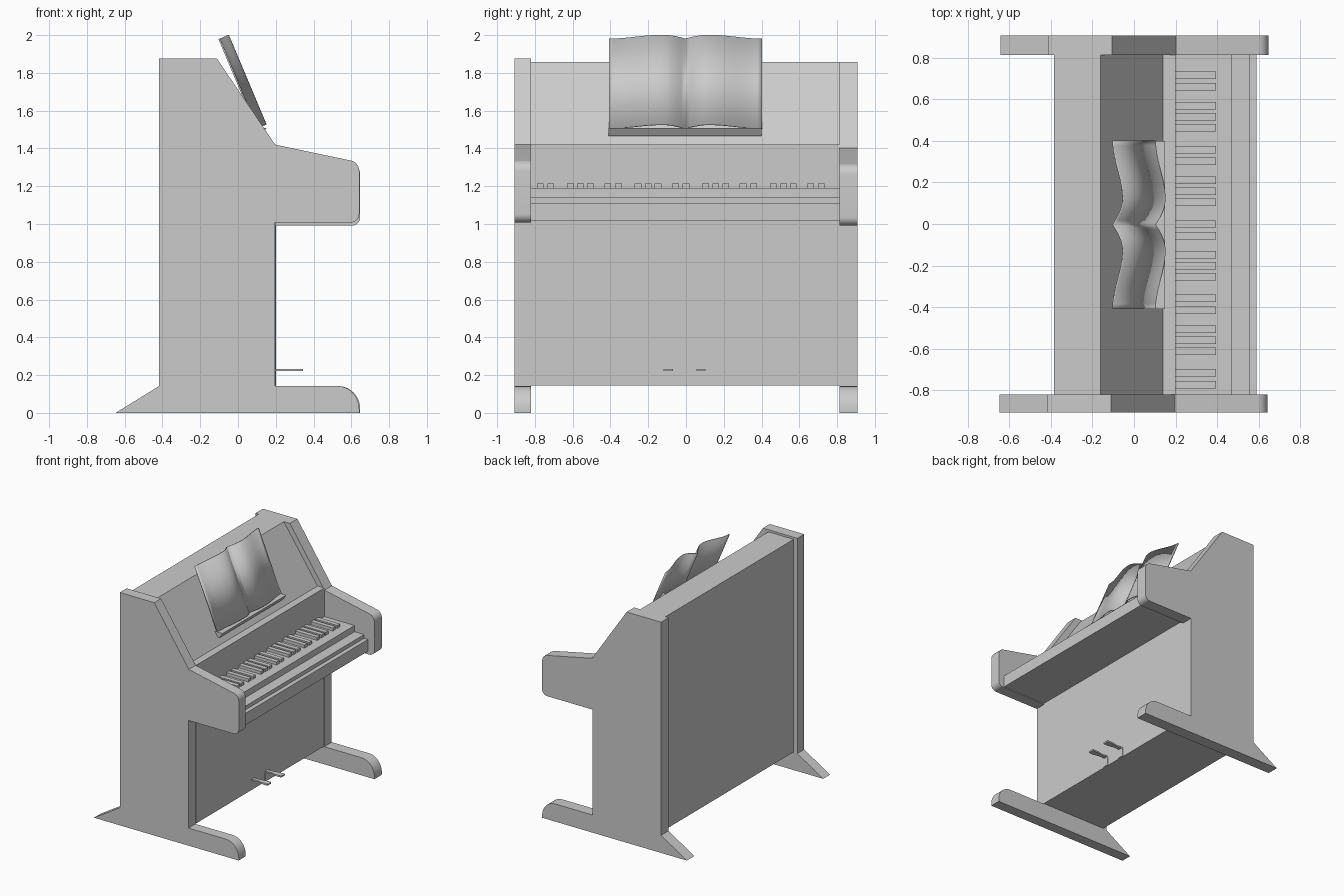
import bpy, bmesh, math
from mathutils import Vector

cube = bpy.data.objects.get("Cube")
if cube:
    bpy.data.objects.remove(cube, do_unlink=True)

grey = bpy.data.materials.new("plain grey")
grey.use_nodes = True
COLOUR = (0.6, 0.6, 0.6, 1)
grey.diffuse_color = COLOUR
grey.node_tree.nodes["Principled BSDF"].inputs["Base Color"].default_value = COLOUR


def finish(name, bm, smooth=False):
    bmesh.ops.recalc_face_normals(bm, faces=bm.faces)
    mesh = bpy.data.meshes.new(name)
    bm.to_mesh(mesh)
    bm.free()
    mesh.materials.append(grey)
    ob = bpy.data.objects.new(name, mesh)
    bpy.context.collection.objects.link(ob)
    if smooth:
        bpy.ops.object.select_all(action='DESELECT')
        ob.select_set(True)
        bpy.context.view_layer.objects.active = ob
        bpy.ops.object.shade_smooth_by_angle(angle=math.radians(30))
    return ob


def extrude_profile(name, points, y0, y1, smooth=False):
    """Sweep an x-z outline along y."""
    bm = bmesh.new()
    face = bm.faces.new([bm.verts.new((x, y0, z)) for x, z in points])
    new = bmesh.ops.extrude_face_region(bm, geom=[face])["geom"]
    verts = [v for v in new if isinstance(v, bmesh.types.BMVert)]
    bmesh.ops.translate(bm, verts=verts, vec=(0, y1 - y0, 0))
    return finish(name, bm, smooth)


def box(name, x, y, z):
    return extrude_profile(name, [(x[0], z[0]), (x[1], z[0]), (x[1], z[1]), (x[0], z[1])], *y)


def arc(cx, cz, rx, rz, start, end, steps=8):
    angles = [math.radians(start + (end - start) * i / steps) for i in range(steps + 1)]
    return [(cx + rx * math.cos(a), cz + rz * math.sin(a)) for a in angles]


# Side panels, each with foot and rounded arm in one outline
def side_panel(name, y0, y1, dx, dz):
    outline = [(-0.645, 0), (0.645, 0)]
    outline += arc(0.53, 0.02, 0.115, 0.122, 0, 90)
    outline += [(0.198, 0.142), (0.198, 1.008 + dz)]
    outline += arc(0.6, 1.053 + dz, 0.045, 0.045, -90, 0)
    outline += arc(0.59, 1.28 + dz, 0.055, 0.057, 0, 80)
    outline += [(0.2, 1.42 + dz), (-0.108, 1.875 + dz), (-0.415, 1.875 + dz), (-0.415, 0.142)]
    extrude_profile(name, [(x + dx, z) for x, z in outline], y0, y1, True)


side_panel("right_side_panel", -0.907, -0.82, -0.003, 0)
side_panel("left_side_panel", 0.812, 0.907, 0.002, -0.017)

# Case with sloped upper front, ledge, keyboard bed and stepped front rail
case = [(-0.385, 0.145), (0.198, 0.145), (0.198, 1.015), (0.59, 1.015),
        (0.59, 1.11), (0.555, 1.11), (0.555, 1.14), (0.47, 1.14), (0.47, 1.19),
        (0.2, 1.19), (0.2, 1.42), (0.14, 1.42), (-0.16, 1.858), (-0.385, 1.858)]
extrude_profile("case", case, -0.82, 0.812)

# Raised keys in groups of two and three
OCTAVE = 0.358
for octave in range(5):
    offsets = (0, 0.056) if octave == 4 else (0, 0.056, 0.148, 0.2, 0.254)
    for i, off in enumerate(offsets):
        y = 0.716 - octave * OCTAVE - off
        box(f"raised_key_{octave + 1}_{i + 1}", (0.2, 0.395), (y - 0.018, y + 0.018), (1.18, 1.214))

# Rest ledge carrying the open book
extrude_profile("book_rest", [(0.15, 1.507), (0.122, 1.465), (0.1, 1.47), (0.075, 1.507)], -0.41, 0.4)

# Open book: two wavy pages leaning back
lean = Vector((-0.2, 0, 0.475))
normal = Vector((0.475, 0, 0.2)).normalized()
bm = bmesh.new()
STEPS = 32
rows = []
for i in range(STEPS + 1):
    t = i / STEPS * 2 - 1
    u = abs(t)
    # Steep rise from the spine, long fall to the outer edge
    if u < 0.3:
        bulge = math.sin(u / 0.3 * math.pi / 2)
    else:
        bulge = 0.5 + 0.5 * math.cos((u - 0.3) / 0.7 * math.pi)
    base = Vector((0.1, t * 0.405 - 0.003, 1.505)) + normal * 0.052 * bulge
    rows.append((bm.verts.new(base), bm.verts.new(base + lean)))
for a, b in zip(rows, rows[1:]):
    bm.faces.new((a[0], b[0], b[1], a[1]))
book = finish("open_book", bm, True)
solid = book.modifiers.new("thickness", 'SOLIDIFY')
solid.thickness = 0.008
solid.offset = 0

# Pedals, flared towards the tip, over thin slot plates
for side, y in (("right", -0.094), ("left", 0.079)):
    bm = bmesh.new()
    corners = [(0.19, -0.014), (0.25, -0.014), (0.3, -0.024), (0.345, -0.024),
               (0.345, 0.024), (0.3, 0.024), (0.25, 0.014), (0.19, 0.014)]
    face = bm.faces.new([bm.verts.new((x, y + w, 0.221)) for x, w in corners])
    new = bmesh.ops.extrude_face_region(bm, geom=[face])["geom"]
    bmesh.ops.translate(bm, verts=[v for v in new if isinstance(v, bmesh.types.BMVert)], vec=(0, 0, 0.012))
    finish(f"{side}_pedal", bm)
    box(f"{side}_pedal_plate", (0.195, 0.202), (y - 0.026, y + 0.026), (0.15, 0.222))
